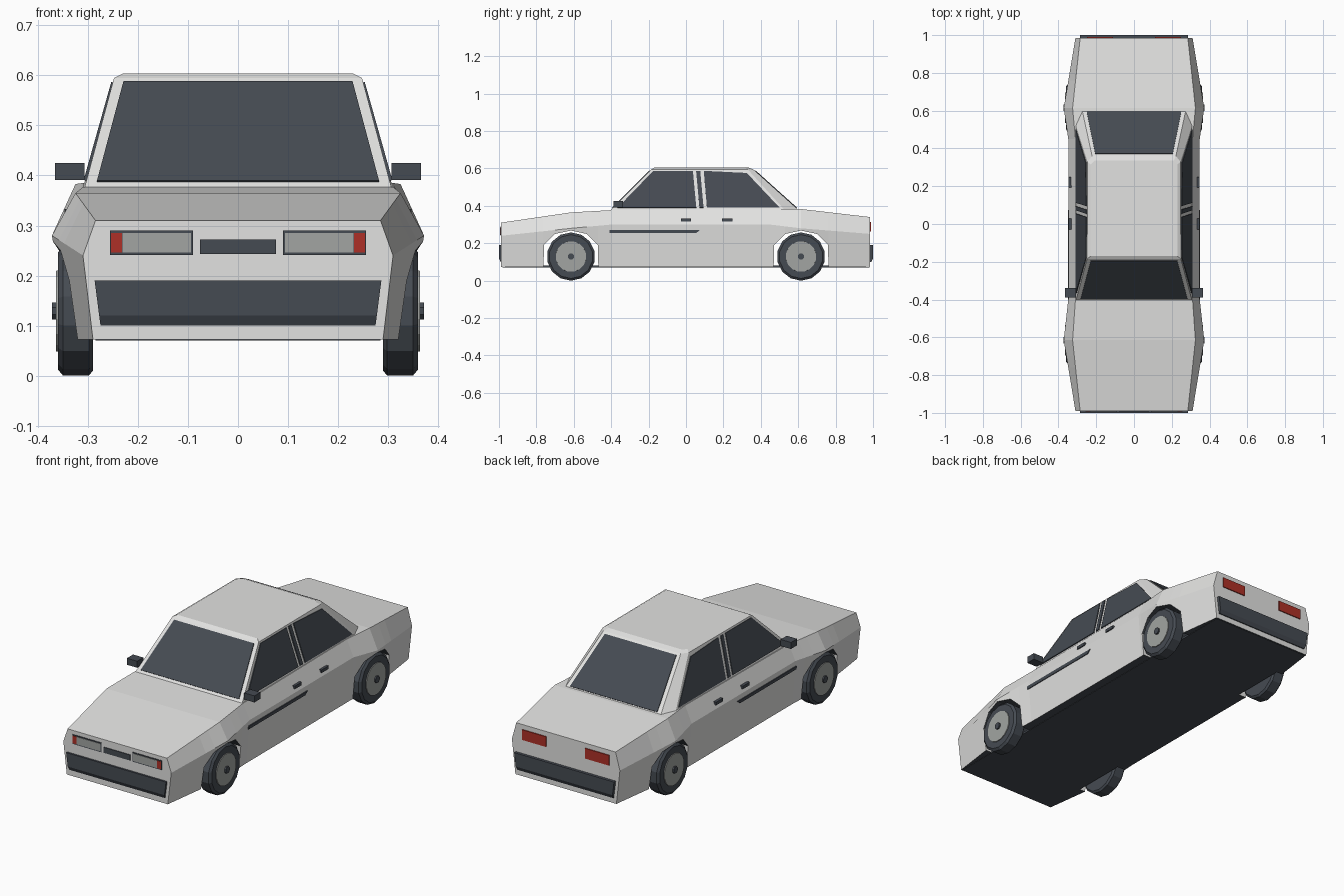
import bpy, bmesh, math
from mathutils import Vector

cube = bpy.data.objects.get("Cube")
if cube:
    bpy.data.objects.remove(cube, do_unlink=True)


def material(name, rgb):
    m = bpy.data.materials.new(name)
    m.use_nodes = True
    m.diffuse_color = (*rgb, 1)
    m.node_tree.nodes["Principled BSDF"].inputs["Base Color"].default_value = (*rgb, 1)
    return m


paint = material("silver paint", (0.76, 0.76, 0.75))
dark = material("dark trim", (0.06, 0.07, 0.085))
grey = material("lens grey", (0.36, 0.375, 0.36))
red = material("lamp red", (0.42, 0.03, 0.02))


def finish(name, bm, *mats):
    bmesh.ops.recalc_face_normals(bm, faces=bm.faces)
    mesh = bpy.data.meshes.new(name)
    bm.to_mesh(mesh)
    bm.free()
    for m in mats:
        mesh.materials.append(m)
    ob = bpy.data.objects.new(name, mesh)
    bpy.context.collection.objects.link(ob)
    return ob


def loft(name, rings, *mats):
    """Skin closed rings of equal length and cap both ends."""
    bm = bmesh.new()
    loops = [[bm.verts.new(p) for p in ring] for ring in rings]
    for a, b in zip(loops, loops[1:]):
        for i in range(len(a)):
            j = (i + 1) % len(a)
            bm.faces.new((a[i], a[j], b[j], b[i]))
    bm.faces.new(loops[0])
    bm.faces.new(loops[-1])
    return finish(name, bm, *mats)


def plate(name, pts, mat, lift=0.004):
    """Thin panel straddling the surface its corners lie on."""
    pts = [Vector(p) for p in pts]
    n = (pts[1] - pts[0]).cross(pts[2] - pts[0]).normalized() * lift
    return loft(name, [[p - n for p in pts], [p + n for p in pts]], mat)


def box(name, lo, hi, mat):
    bm = bmesh.new()
    bmesh.ops.create_cube(bm, size=1)
    for v in bm.verts:
        v.co = [(a + b) / 2 + c * (b - a) for a, b, c in zip(lo, hi, v.co)]
    return finish(name, bm, mat)


def panel(name, x0, x1, z0, z1, y, mat, lift):
    return plate(name, [(x0, y, z0), (x1, y, z0), (x1, y, z1), (x0, y, z1)], mat, lift)


# Lower body: y, sill x, widest x, widest z, shoulder x, shoulder z
KEYS = [
    (-0.99, 0.29, 0.31, 0.24, 0.285, 0.31),
    (-0.615, 0.34, 0.372, 0.28, 0.325, 0.365),
    (-0.4, 0.33, 0.348, 0.30, 0.31, 0.377),
    (0.45, 0.33, 0.348, 0.30, 0.31, 0.385),
    (0.615, 0.34, 0.372, 0.28, 0.325, 0.383),
    (0.985, 0.29, 0.31, 0.25, 0.285, 0.34),
]
SILL, AXLE = 0.072, 0.615
ARCH = [(-0.146, SILL), (-0.145, 0.19), (-0.085, 0.25), (0, 0.268),
        (0.085, 0.25), (0.145, 0.19), (0.146, SILL)]


def section(y):
    for a, b in zip(KEYS, KEYS[1:]):
        if y <= b[0]:
            t = (y - a[0]) / (b[0] - a[0])
            return [p + (q - p) * t for p, q in zip(a, b)][1:]


def side_x(y, z):
    """Half width of the lower body at a point of its side."""
    xb, xw, zw, xt, zt = section(y)
    if z < zw:
        return xb + (xw - xb) * (z - SILL) / (zw - SILL)
    return xw + (xt - xw) * (z - zw) / (zt - zw)


stations = [(k[0], SILL) for k in KEYS if abs(abs(k[0]) - AXLE) > 0.01]
stations += [(s * AXLE + dy, z) for s in (-1, 1) for dy, z in ARCH]
rings = []
for y, z0 in sorted(stations):
    xb, xw, zw, xt, zt = section(y)
    half = [(side_x(y, z0), z0), (xw, zw), (xt, zt)]
    rings.append([(x, y, z) for x, z in half] + [(-x, y, z) for x, z in reversed(half)])
body = loft("body", rings, paint, dark)
for f in body.data.polygons:
    if f.normal.z < -0.3:
        f.material_index = 1
box("floor_pan", (-0.285, -0.98, 0.07), (0.285, 0.98, 0.08), dark)

# Cabin with cut rear corners
BELT, ROOF = 0.375, 0.595


def mirrored(half, z):
    return [(x, y, z) for x, y in half] + [(-x, y, z) for x, y in reversed(half)]


loft("cabin", [
    mirrored([(0.307, -0.405), (0.31, 0.53), (0.275, 0.605)], BELT),
    mirrored([(0.248, -0.185), (0.246, 0.33), (0.222, 0.36)], ROOF),
    mirrored([(0.23, -0.17), (0.23, 0.315), (0.21, 0.335)], 0.604)], paint)


def slope(a, b, z):
    return a + (b - a) * (z - BELT) / (ROOF - BELT)


# Front and rear glass
for name, low, high, x0, x1 in (("windshield", -0.405, -0.185, 0.282, 0.229),
                                ("rear_window", 0.605, 0.36, 0.25, 0.205)):
    z0, z1 = 0.387, 0.586
    ya, yb = slope(low, high, z0), slope(low, high, z1)
    plate(name, [(-x0, ya, z0), (x0, ya, z0), (x1, yb, z1), (-x1, yb, z1)], dark)

# Side glass, as y, z outlines on the leaning cabin sides
SIDE_GLASS = {
    "front_window": [(-0.365, 0.39), (0.055, 0.39), (0.037, 0.586), (-0.175, 0.586)],
    "door_pillar": [(0.072, 0.39), (0.094, 0.39), (0.076, 0.586), (0.054, 0.586)],
    "back_window": [(0.112, 0.39), (0.50, 0.39), (0.325, 0.575), (0.095, 0.586)],
}


def wheel_part(name, s, y, profile, sides, mat):
    """Revolve x, radius pairs about the axle."""
    rings = []
    for x, r in profile:
        ring = []
        for i in range(sides):
            a = 2 * math.pi * (i + 0.5) / sides
            ring.append((s * x, y + r * math.cos(a), 0.129 + r * math.sin(a)))
        rings.append(ring)
    return loft(name, rings, mat)


for side, s in (("left", 1), ("right", -1)):
    for name, pts in SIDE_GLASS.items():
        plate(f"{side}_{name}", [(s * slope(0.309, 0.247, z), y, z) for y, z in pts], dark)

    # Rubbing strip, door handles and mirror
    strip = [(-0.41, 0.255), (0.055, 0.255), (0.075, 0.272), (-0.41, 0.272)]
    plate(f"{side}_side_strip", [(s * side_x(0, z), y, z) for y, z in strip], dark)
    for name, y in (("front", 0.0), ("back", 0.22)):
        x = side_x(y, 0.325)
        box(f"{side}_{name}_handle", (s * x - 0.01, y - 0.028, 0.317),
            (s * x + 0.01, y + 0.028, 0.333), dark)
    xs = sorted((s * 0.307, s * 0.366))
    box(f"{side}_mirror", (xs[0], -0.388, 0.391), (xs[1], -0.338, 0.425), dark)

    # Lamps
    panel(f"{side}_lamp_frame", s * 0.09, s * 0.256, 0.241, 0.29, -0.99, dark, 0.003)
    panel(f"{side}_headlamp", s * 0.094, s * 0.231, 0.246, 0.285, -0.99, grey, 0.005)
    panel(f"{side}_indicator", s * 0.232, s * 0.254, 0.246, 0.285, -0.99, red, 0.005)
    panel(f"{side}_tail_lamp", s * 0.112, s * 0.25, 0.262, 0.315, 0.985, red, 0.005)

    # Wheels
    for end, y in (("front", -AXLE), ("rear", AXLE)):
        wheel_part(f"{side}_{end}_tyre", s, y, [(0.29, 0.119), (0.298, 0.129),
                   (0.35, 0.129), (0.36, 0.117)], 14, dark)
        wheel_part(f"{side}_{end}_rim", s, y, [(0.34, 0.084), (0.364, 0.082)], 16, grey)
        wheel_part(f"{side}_{end}_hub", s, y, [(0.35, 0.018), (0.372, 0.018)], 8, dark)

panel("grille", -0.076, 0.076, 0.243, 0.272, -0.99, dark, 0.004)

# Bumpers with a face that leans in towards the bottom
for name, s in (("front_bumper", -1), ("rear_bumper", 1)):
    outline = [(0.96, 0.1), (0.99, 0.1), (1.0, 0.12), (1.0, 0.19), (0.96, 0.19)]
    loft(name, [[(e * (0.275 + 0.13 * (z - 0.1)), s * y, z) for y, z in outline]
                for e in (-1, 1)], dark)
